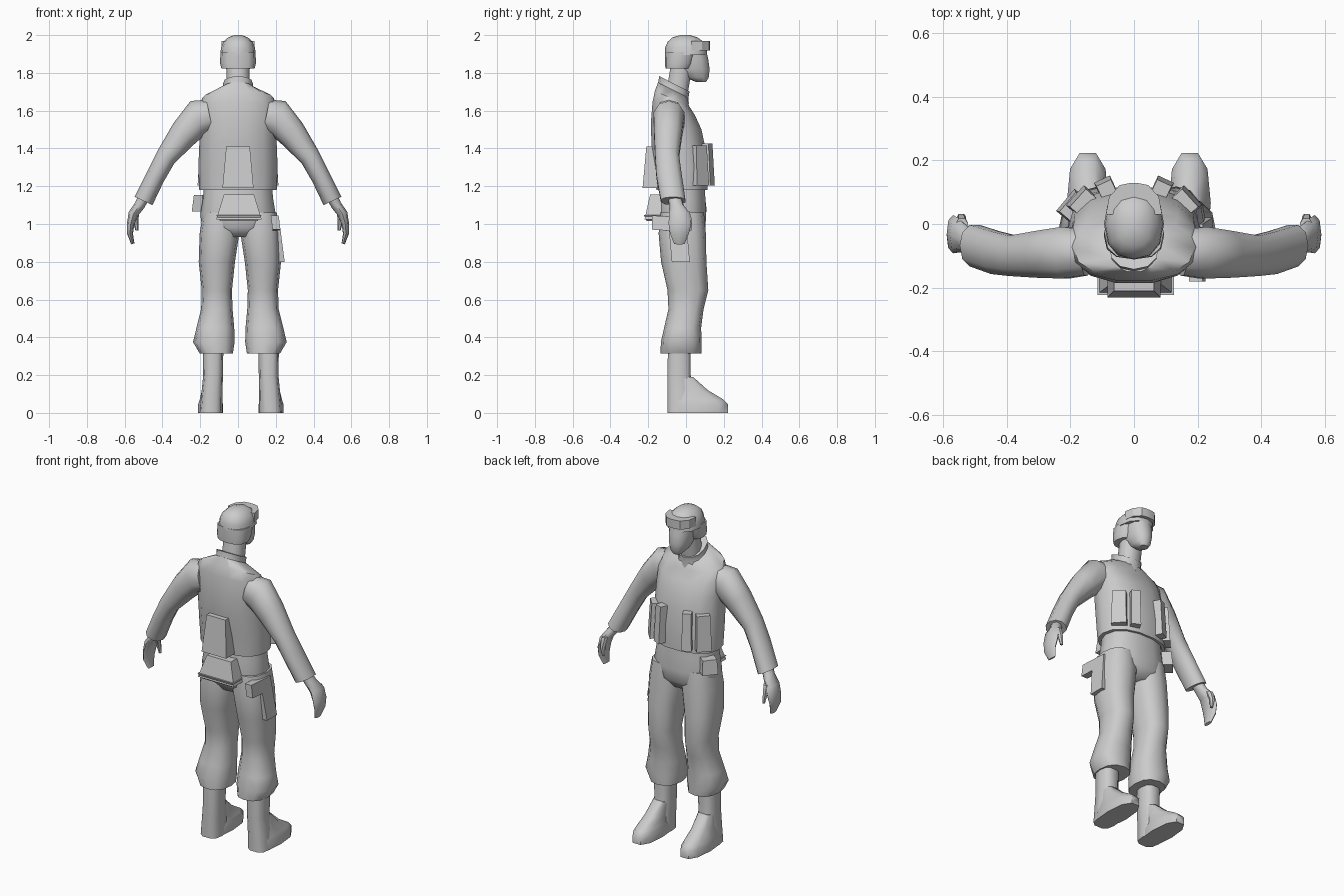
import bpy, bmesh, math
from mathutils import Vector, Matrix

grey = bpy.data.materials.new("plain_grey")
grey.diffuse_color = (0.6, 0.6, 0.6, 1)


def finish(name, bm, angle):
    bmesh.ops.recalc_face_normals(bm, faces=bm.faces)
    me = bpy.data.meshes.new(name)
    bm.to_mesh(me)
    bm.free()
    me.materials.append(grey)
    ob = bpy.data.objects.new(name, me)
    bpy.context.collection.objects.link(ob)
    bpy.ops.object.select_all(action='DESELECT')
    ob.select_set(True)
    bpy.context.view_layer.objects.active = ob
    bpy.ops.object.shade_smooth_by_angle(angle=math.radians(angle))


def loft(name, rings, n=12, power=2.3, side=1, dx=0, angle=50):
    """Ring: x, y, z, radius x, radius y, tilt about x, roll about y (degrees)."""
    bm = bmesh.new()
    loops = []
    for r in rings:
        x, y, z, rx, ry, tilt, roll = (list(r) + [0, 0])[:7]
        rot = Matrix.Rotation(math.radians(-roll), 3, 'Y') @ Matrix.Rotation(math.radians(tilt), 3, 'X')
        loop = []
        for i in range(n):
            a = 2 * math.pi * i / n
            c, s = math.cos(a), math.sin(a)
            p = Vector((math.copysign(abs(c) ** (2 / power), c) * rx,
                        math.copysign(abs(s) ** (2 / power), s) * ry, 0))
            p = rot @ p + Vector((x, y, z))
            loop.append(bm.verts.new((p.x * side + dx, p.y, p.z)))
        loops.append(loop)
    for a, b in zip(loops, loops[1:]):
        for i in range(n):
            j = (i + 1) % n
            bm.faces.new((a[i], a[j], b[j], b[i]))
    bm.faces.new(loops[0])
    bm.faces.new(loops[-1])
    finish(name, bm, angle)


def box(name, loc, bottom, top, height, turn=0, shift=0, roll=0):
    """Tapered box; bottom and top are (x, y) sizes, shift moves the top in y."""
    bm = bmesh.new()
    bmesh.ops.create_cube(bm, size=1)
    rot = Matrix.Rotation(math.radians(turn), 3, 'Z') @ Matrix.Rotation(math.radians(roll), 3, 'Y')
    for v in bm.verts:
        sx, sy = top if v.co.z > 0 else bottom
        p = Vector((v.co.x * sx, v.co.y * sy + (shift if v.co.z > 0 else 0), v.co.z * height))
        v.co = rot @ p + Vector(loc)
    finish(name, bm, 30)


def prism(name, pts, vec, place):
    """Flat outline placed in space by a function, then extruded along vec."""
    bm = bmesh.new()
    f = bm.faces.new([bm.verts.new(place(*p)) for p in pts])
    ext = bmesh.ops.extrude_face_region(bm, geom=[f])
    bmesh.ops.translate(bm, vec=vec, verts=[g for g in ext['geom'] if isinstance(g, bmesh.types.BMVert)])
    finish(name, bm, 30)


# Trunk: hips and vest
loft("hips", [(0, -.02, .93, .10, .09), (0, -.02, .98, .19, .125), (0, -.02, 1.05, .20, .13),
              (0, -.02, 1.14, .185, .125), (0, -.02, 1.22, .18, .12)], 14)
loft("vest", [(0, -.022, 1.18, .205, .138), (0, -.026, 1.3, .21, .143), (0, -.042, 1.42, .205, .144),
              (0, -.052, 1.52, .205, .138, -8), (0, -.065, 1.61, .208, .12, -17),
              (0, -.075, 1.665, .19, .10, -23), (0, -.07, 1.71, .085, .09, -27)], 14)
loft("collar", [(0, -.07, 1.68, .09, .095, -27), (0, -.066, 1.715, .076, .09, -27),
                (0, -.062, 1.742, .08, .09, -27)], 12)

# Head, helmet and goggles
loft("neck", [(0, -.05, 1.68, .062, .06), (0, -.03, 1.80, .062, .06), (0, -.02, 1.86, .06, .06)], 10)
loft("face", [(0, .08, 1.752, .026, .026), (0, .058, 1.775, .045, .062), (0, .035, 1.82, .062, .09),
              (0, .03, 1.87, .068, .088), (0, .02, 1.93, .07, .085)], 12)
loft("helmet_skirt", [(0, -.043, 1.822, .088, .066), (0, -.035, 1.85, .095, .076),
                      (0, -.025, 1.91, .093, .085)], 12, 2.6)
loft("helmet_shell", [(0, 0, 1.895, .094, .112), (0, 0, 1.935, .090, .110), (0, -.003, 1.965, .077, .094),
                      (0, -.005, 1.988, .052, .066), (0, -.005, 2.0, .02, .025)], 12)
half = [(.088, .03), (.078, .085), (.045, .122), (.015, .128)]
prism("goggles", half + [(-x, y) for x, y in reversed(half)], (0, 0, .052), lambda x, y: (x, y, 1.918))

for side, tag in ((-1, "left"), (1, "right")):
    # Arm, cuffed sleeve and hand
    loft(tag + "_sleeve", [(.15, -.09, 1.575, .085, .075, 0, 78), (.215, -.09, 1.56, .098, .085, 0, 68),
                           (.29, -.095, 1.475, .078, .077, 0, 48), (.38, -.10, 1.357, .056, .066, 0, 40),
                           (.435, -.09, 1.255, .052, .070, 0, 38), (.50, -.068, 1.122, .052, .068, 0, 25)],
         10, 2.2, side)
    loft(tag + "_hand", [(.495, -.065, 1.15, .03, .035, 0, 28), (.52, -.05, 1.10, .028, .038, 0, 28),
                         (.553, -.035, 1.055, .027, .055, 0, 20), (.568, -.032, 1.0, .02, .06, 0, 5),
                         (.572, -.035, .95, .016, .05), (.557, -.035, .895, .009, .028, 0, -18)], 8, 2.2, side)
    loft(tag + "_thumb", [(.54, .0, 1.07, .02, .02), (.543, .018, 1.02, .015, .016),
                          (.535, .022, .965, .008, .009)], 6, 2, side)
    # Trouser leg and boot
    loft(tag + "_trouser_leg", [(.105, -.02, 1.06, .09, .115), (.108, -.02, .95, .105, .125),
                                (.122, -.012, .80, .096, .12), (.122, .01, .65, .080, .108),
                                (.122, 0, .55, .083, .093), (.130, -.018, .45, .100, .098),
                                (.138, -.025, .375, .110, .108), (.125, -.027, .315, .088, .108)],
         12, 2.4, side, .01)
    loft(tag + "_boot_shaft", [(.147, -.035, .36, .055, .062), (.147, -.037, .20, .052, .064),
                               (.153, -.03, .10, .056, .07), (.158, -.03, 0, .06, .07)], 10, 2.8, side, .015)
    loft(tag + "_boot_foot", [(.160, .065, 0, .066, .163), (.160, .066, .045, .066, .163),
                              (.160, .055, .07, .058, .15), (.156, .02, .12, .050, .10),
                              (.150, -.01, .19, .045, .05)], 10, 2.5, side, .015)
    # Chest pouches
    box(tag + "_front_pouch", (side * .09, .118, 1.315), (.055, .05), (.05, .045), .22, -side * 25, -.01)
    box(tag + "_side_pouch", (side * .165, .072, 1.31), (.085, .055), (.075, .05), .21, -side * 48, -.01)

# Packs on the back
box("back_pack", (0, -.19, 1.30), (.165, .08), (.125, .05), .22, shift=.005)
box("waist_pack", (.005, -.172, 1.09), (.24, .095), (.16, .06), .13, shift=.012)
box("waist_pack_flap", (.005, -.175, 1.032), (.20, .07), (.24, .095), .03)
# Belt pouch and holstered sidearm
box("belt_pouch", (-.185, .05, 1.11), (.09, .08), (.08, .06), .085, turn=50)
outline = [(-.18, 1.045), (-.18, .97), (-.09, .965), (-.075, .80), (.02, .80), (.0, 1.035)]
prism("holster", outline, (.042, 0, 0), lambda y, z: (.205 - (z - .8) * .13, y, z))
